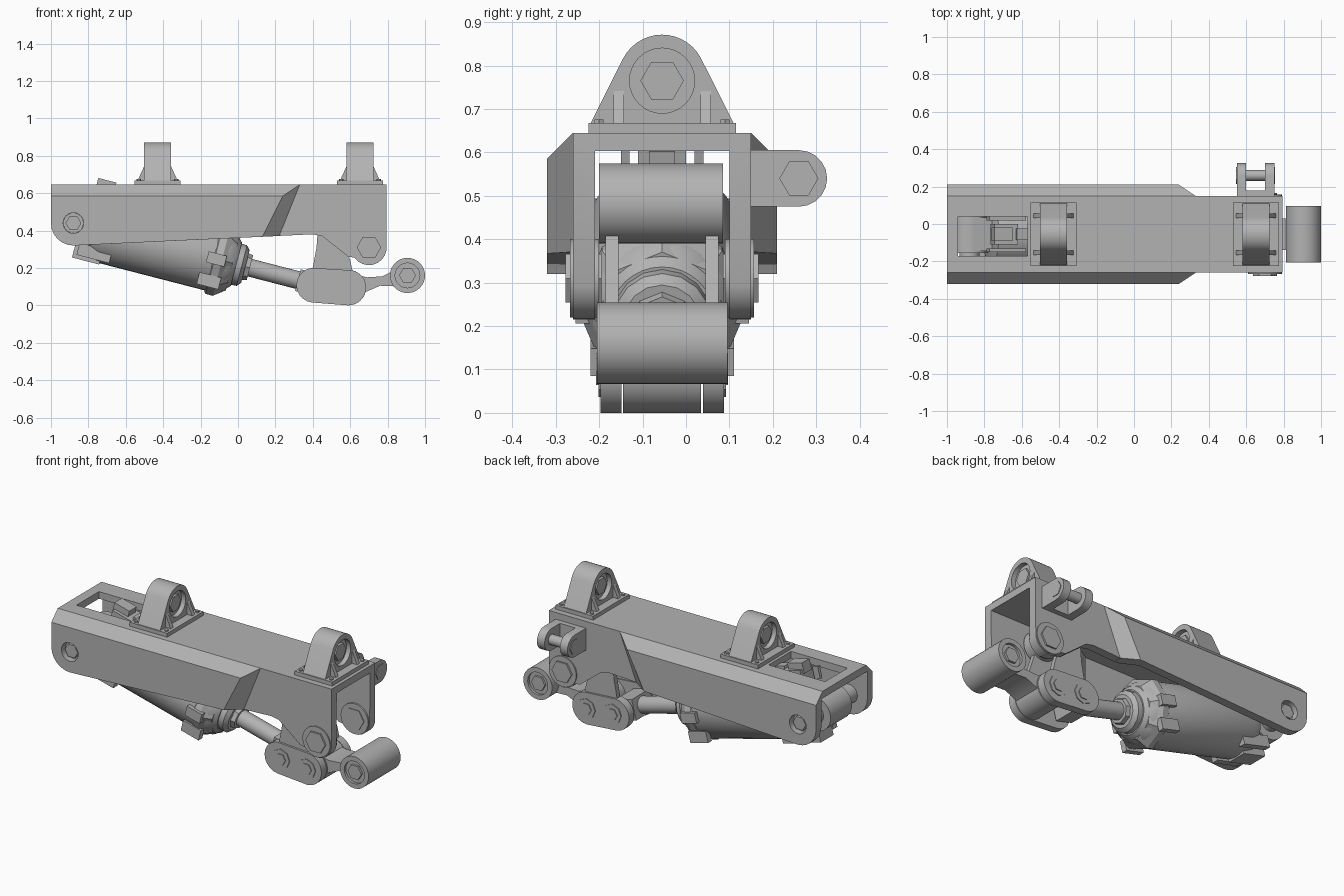
import bpy, bmesh
from math import sin, cos, radians, pi
from mathutils import Vector

cube = bpy.data.objects.get("Cube")
if cube:
    bpy.data.objects.remove(cube)

steel = bpy.data.materials.new("grey_steel")
steel.use_nodes = True
grey = (0.45, 0.45, 0.45, 1)
steel.diffuse_color = grey
steel.node_tree.nodes["Principled BSDF"].inputs["Base Color"].default_value = grey

MID = -0.055          # centre plane of the assembly in y
parts = []


def loft(name, rings):
    """Closed solid through a row of rings with equal point counts."""
    bm = bmesh.new()
    rows = [[bm.verts.new(p) for p in ring] for ring in rings]
    n = len(rows[0])
    for a, b in zip(rows, rows[1:]):
        for i in range(n):
            j = (i + 1) % n
            bm.faces.new((a[i], a[j], b[j], b[i]))
    bm.faces.new(rows[0][::-1])
    bm.faces.new(rows[-1])
    bmesh.ops.recalc_face_normals(bm, faces=bm.faces)
    mesh = bpy.data.meshes.new(name)
    bm.to_mesh(mesh)
    bm.free()
    mesh.materials.append(steel)
    ob = bpy.data.objects.new(name, mesh)
    bpy.context.collection.objects.link(ob)
    parts.append(ob)
    return ob


def arc(cx, cz, r, a0, a1, n=10):
    angles = [radians(a0 + (a1 - a0) * i / n) for i in range(n + 1)]
    return [(cx + r * cos(a), cz + r * sin(a)) for a in angles]


def disc(cx, cz, r, n=32):
    return arc(cx, cz, r, 0, 360 - 360 / n, n - 1)


def along_y(name, pts, y0, y1):
    return loft(name, [[(x, MID + y, z) for x, z in pts] for y in (y0, y1)])


def along_x(name, pts, x0, x1):
    return loft(name, [[(x, MID + y, z) for y, z in pts] for x in (x0, x1)])


def along_z(name, pts, z0, z1):
    return loft(name, [[(x, MID + y, z) for x, y in pts] for z in (z0, z1)])


def rect(x0, x1, y0, y1):
    return [(x0, y0), (x1, y0), (x1, y1), (x0, y1)]


def combine(target, tool, operation="DIFFERENCE"):
    mod = target.modifiers.new("combine", "BOOLEAN")
    mod.operation, mod.solver, mod.object = operation, "EXACT", tool
    bpy.context.view_layer.objects.active = target
    bpy.ops.object.modifier_apply(modifier=mod.name)
    parts.remove(tool)
    bpy.data.objects.remove(tool)


# Main channel frame: narrow beam plus a flared, chamfered cheek on each side
TAIL = arc(-0.88, 0.44, 0.12, 180, 270, 6)
side = ([(-1, 0.645)] + TAIL + [(0.40, 0.38), (0.45, 0.37), (0.59, 0.26)]
        + arc(0.70, 0.31, 0.095, 215, 350, 8) + [(0.795, 0.645)])
frame = along_y("main_frame", side, -0.205, 0.205)
root = [(-1, 0.645)] + TAIL + [(0.22, 0.371), (0.33, 0.645)]
face = [(-1, 0.585)] + TAIL + [(0.13, 0.367), (0.24, 0.585)]
for s in (-1, 1):
    cheek = loft("cheek", [[(x, MID + s * y, z) for x, z in loop]
                           for loop, y in ((root, 0.17), (root, 0.205), (face, 0.265))])
    combine(frame, cheek, "UNION")
half = [(-1.1, 0.215), (0.1, 0.215), (0.2, 0.155), (0.9, 0.155)]
cavity = half + [(x, -y) for x, y in reversed(half)]
combine(frame, along_z("cavity", cavity, -0.2, 0.603))
combine(frame, along_z("top_slot", rect(-0.94, -0.57, -0.115, 0.095), 0.55, 0.7))
combine(frame, along_y("pin_hole", disc(-0.88, 0.44, 0.055, 24), -0.4, 0.4))

# Pins through the frame walls
along_y("rear_pivot_pin", disc(-0.88, 0.44, 0.054, 24), -0.225, 0.225)
for s in (-1, 1):
    along_y("rear_pin_nut", disc(-0.88, 0.44, 0.042, 6), s * 0.22, s * 0.25)
    along_y("front_pin", disc(0.70, 0.31, 0.09), s * 0.145, s * 0.212)
    along_y("front_pin_nut", disc(0.70, 0.31, 0.065, 6), s * 0.14, s * 0.222)

# Bearing mounts on top
for cx in (-0.43, 0.652):
    along_z("mount_base", rect(cx - 0.123, cx + 0.123, -0.17, 0.17), 0.64, 0.668)
    shape = [(0.168, 0.66)] + arc(0, 0.77, 0.101, 28, 152, 14) + [(-0.168, 0.66)]
    mount = along_x("mount_housing", shape, cx - 0.073, cx + 0.073)
    combine(mount, along_x("bore", disc(0, 0.765, 0.075), cx - 0.2, cx + 0.2))
    along_x("mount_bushing", disc(0, 0.765, 0.076), cx - 0.045, cx + 0.045)
    along_x("mount_nut", disc(0, 0.765, 0.05, 6), cx - 0.06, cx + 0.06)
    for s in (-1, 1):
        for y in (-0.1, 0.1):
            rib = [(cx + s * 0.06, 0.66), (cx + s * 0.11, 0.66), (cx + s * 0.06, 0.77)]
            along_y("mount_rib", rib, y - 0.012, y + 0.012)
        for y in (-0.145, 0.145):
            along_z("base_bolt", [(cx + s * 0.1 + p, y + q) for p, q in disc(0, 0, 0.012, 6)],
                    0.66, 0.676)

# Side clevis on the back wall
along_z("clevis_plate", rect(0.55, 0.75, 0.2, 0.235), 0.475, 0.605)
ear = [(0.2, 0.605), (0.2, 0.475)] + arc(0.315, 0.54, 0.065, -90, 90)
for x in (0.55, 0.70):
    along_x("clevis_ear", ear, x, x + 0.05)
along_x("clevis_pin", disc(0.315, 0.54, 0.03, 16), 0.56, 0.74)
for x in (0.546, 0.744):
    along_x("clevis_pin_head", disc(0.315, 0.54, 0.045, 6), x, x + 0.01)

# Hydraulic cylinder, laid out along its sloping axis
START = Vector((-0.88, MID, 0.445))
AXIS = Vector((0.968, 0, -0.25))
UP = Vector((0.25, 0, 0.968))
ACROSS = Vector((0, 1, 0))


def at(t, u, v):
    return START + AXIS * t + ACROSS * u + UP * v


def turned(name, profile, n=32):
    return loft(name, [[at(t, u, v) for u, v in disc(0, 0, r, n)] for t, r in profile])


def block(name, t0, t1, u0, u1, v0, v1):
    return loft(name, [[at(t, u, v) for u, v in rect(u0, u1, v0, v1)] for t in (t0, t1)])


turned("cylinder_barrel", [(0.10, 0.12), (0.12, 0.165), (0.17, 0.178), (0.80, 0.178),
                           (0.86, 0.16), (0.90, 0.12)])
turned("cylinder_flange", [(0.77, 0.185), (0.78, 0.195), (0.82, 0.195), (0.88, 0.15)], 8)
turned("rod_gland", [(0.88, 0.115), (0.93, 0.112), (0.95, 0.09)], 16)
turned("rod_seal", [(0.94, 0.075), (0.975, 0.068)], 8)
turned("piston_rod", [(0.9, 0.048), (1.30, 0.048)], 24)
block("rod_end", 1.24, 1.35, -0.085, 0.085, -0.06, 0.06)
block("rear_yoke", 0.0, 0.15, -0.09, 0.09, -0.095, 0.095)
along_y("rear_eye", disc(-0.88, 0.44, 0.1), -0.1, 0.1)
block("rear_foot", 0.04, 0.19, -0.06, 0.06, -0.185, -0.1)
for s in (-1, 1):
    block("rear_lug", 0.06, 0.24, s * 0.09, s * 0.13, -0.165, -0.1)
    block("flange_lug", 0.72, 0.84, s * 0.13, s * 0.165, -0.155, -0.09)
    block("flange_ear", 0.74, 0.84, s * 0.15, s * 0.2, -0.03, 0.03)

# Valve fittings reaching up through the slot
block("valve_block", 0.08, 0.21, -0.055, 0.055, 0.14, 0.225)
block("valve_cap", 0.07, 0.17, -0.035, 0.035, 0.2, 0.262)
block("hose_fitting", 0.2, 0.30, -0.03, 0.03, 0.14, 0.24)
for s in (-1, 1):
    block("valve_rail", 0.06, 0.26, s * 0.075, s * 0.095, 0.13, 0.2)

# Bell crank: two plates, arms up to a roller, and a drum between
along_y("crank_roller", disc(0.49, 0.482, 0.092), -0.145, 0.14)
crank = arc(0.405, 0.108, 0.093, 95, 265) + arc(0.59, 0.095, 0.095, -90, 75)
arm = [(0.39, 0.15), (0.62, 0.15), (0.60, 0.24), (0.53, 0.45), (0.43, 0.45), (0.42, 0.31)]
for s in (-1, 1):
    along_y("crank_plate", crank, s * 0.094, s * 0.142)
    along_y("crank_arm", arm, s * 0.1, s * 0.13)
    for x, z in ((0.42, 0.108), (0.59, 0.095)):
        along_y("crank_pin", disc(x, z, 0.058, 8), s * 0.13, s * 0.147)
        along_y("crank_nut", disc(x, z, 0.035, 6), s * 0.13, s * 0.152)
along_y("crank_drum", disc(0.59, 0.095, 0.095), -0.09, 0.09)

# Output link and its eye
along_y("output_link", [(0.60, 0.03), (0.69, 0.075), (0.76, 0.105), (0.88, 0.10), (0.88, 0.21),
                        (0.77, 0.155), (0.69, 0.15), (0.60, 0.17)], -0.085, 0.085)
eye = along_y("output_eye", disc(0.906, 0.16, 0.094), -0.15, 0.15)
combine(eye, along_y("eye_bore", disc(0.906, 0.16, 0.066), -0.3, 0.3))
along_y("eye_bushing", disc(0.906, 0.16, 0.067), -0.135, 0.135)
along_y("eye_nut", disc(0.906, 0.16, 0.045, 6), -0.148, 0.148)

# Smooth the round surfaces, keep edges crisp
bpy.ops.object.select_all(action="DESELECT")
for ob in parts:
    ob.select_set(True)
bpy.context.view_layer.objects.active = frame
bpy.ops.object.shade_smooth_by_angle(angle=radians(30))
